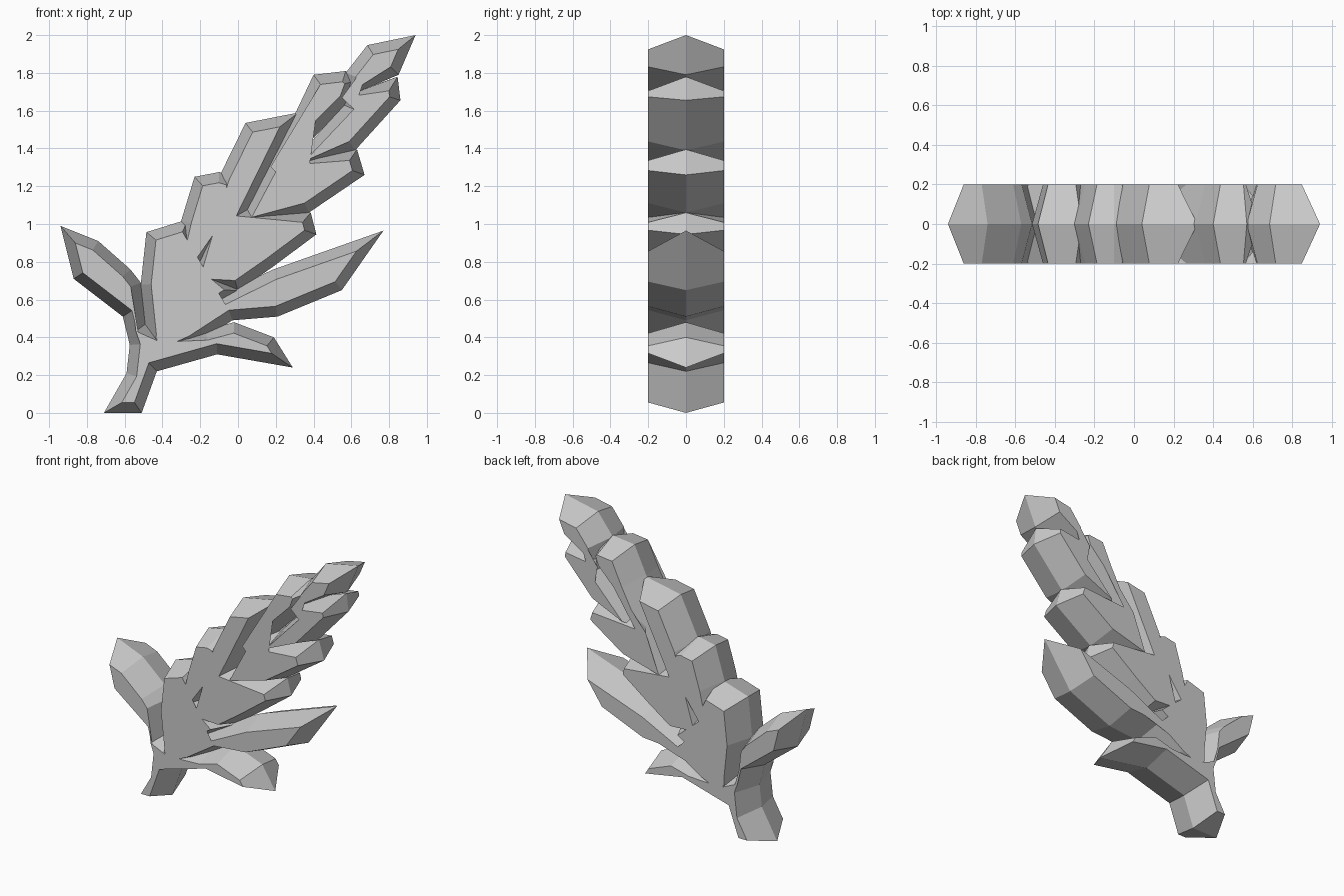
import bpy
import bmesh
from mathutils import Vector

HALF_DEPTH = 0.2
INSET = 0.055

cube = bpy.data.objects.get("Cube")
if cube:
    bpy.data.objects.remove(cube, do_unlink=True)

grey = bpy.data.materials.new("plain_grey")
grey.use_nodes = True
colour = (0.6, 0.6, 0.6, 1)
grey.diffuse_color = colour
grey.node_tree.nodes["Principled BSDF"].inputs["Base Color"].default_value = colour


def inset_outline(points, distance):
    """Mitred inset of a counterclockwise outline."""
    result = []
    for i, point in enumerate(points):
        before = (point - points[i - 1]).normalized()
        after = (points[(i + 1) % len(points)] - point).normalized()
        n_before = Vector((-before.y, before.x))
        n_after = Vector((-after.y, after.x))
        mitre = (n_before + n_after).normalized()
        reach = distance / max(mitre.dot(n_before), 0.3)
        result.append(point + mitre * reach)
    return result


def faceted_slab(name, outline):
    """Flat front and back, with sides ridged along the middle plane."""
    ridge = [Vector(p) for p in outline]
    flat = inset_outline(ridge, INSET)
    bm = bmesh.new()
    front, middle, back = (
        [bm.verts.new((p.x, y, p.y)) for p in ring]
        for ring, y in ((flat, -HALF_DEPTH), (ridge, 0), (flat, HALF_DEPTH))
    )
    bm.faces.new(front)
    bm.faces.new(back[::-1])
    for near, far in ((front, middle), (middle, back)):
        for i in range(len(near)):
            bm.faces.new((near[i], far[i], far[i - 1], near[i - 1]))
    bmesh.ops.recalc_face_normals(bm, faces=bm.faces)
    mesh = bpy.data.meshes.new(name)
    bm.to_mesh(mesh)
    bm.free()
    mesh.materials.append(grey)
    obj = bpy.data.objects.new(name, mesh)
    bpy.context.collection.objects.link(obj)
    return obj


# Points along the spine where neighbouring pairs of grains meet
spine = [Vector(p) for p in ((-0.40, 0.42), (-0.22, 0.73), (0.02, 1.02), (0.26, 1.30))]
overlap = Vector((0.055, 0.07))


def grain_pair(name, level, right_grain, left_grain):
    """A V of two grains that grows out of one step of the spine."""
    fork = [spine[level + 1] + overlap] if level + 1 < len(spine) else []
    faceted_slab(name, [spine[level] - overlap] + right_grain + fork + left_grain)


# Stem with the low left leaf and low right leaf
faceted_slab("stem_and_low_leaves", [
    (-0.71, 0), (-0.51, 0), (-0.43, 0.22), (-0.11, 0.31), (0.29, 0.24),
    (0.19, 0.40), (-0.02, 0.48), (-0.17, 0.44), (-0.40, 0.43), (-0.49, 0.47),
    (-0.515, 0.69), (-0.57, 0.76), (-0.74, 0.91), (-0.94, 0.99),
    (-0.87, 0.71), (-0.61, 0.51), (-0.573, 0.36), (-0.59, 0.21)])

# Long right leaf and the lowest left grain
faceted_slab("long_leaf_and_first_grain", [
    (-0.47, 0.25), (-0.23, 0.36), (-0.03, 0.49), (0.21, 0.51), (0.55, 0.65),
    (0.77, 0.965), (0.18, 0.757), (-0.34, 0.50), (-0.20, 0.89),
    (-0.265, 1.025), (-0.485, 0.957), (-0.515, 0.68)])

# Grain pairs up the spine
grain_pair("second_grain_pair", 0,
           [(0.02, 0.645)],
           [(0.01, 1.05), (-0.01, 1.25), (-0.10, 1.275), (-0.23, 1.25), (-0.30, 1.02)])
grain_pair("third_grain_pair", 1,
           [(0.0, 0.645), (0.18, 0.77), (0.415, 0.945), (0.385, 1.06)],
           [(0.32, 1.59), (0.04, 1.535), (-0.10, 1.25)])
grain_pair("fourth_grain_pair", 2,
           [(0.375, 1.06), (0.67, 1.26), (0.63, 1.395)],
           [(0.59, 1.65), (0.63, 1.76), (0.57, 1.81), (0.40, 1.79), (0.31, 1.60)])
grain_pair("tip_grain_pair", 3,
           [(0.62, 1.39), (0.86, 1.655), (0.845, 1.78), (0.72, 1.735), (0.85, 1.79)],
           [(0.94, 2.0), (0.685, 1.947), (0.57, 1.80), (0.56, 1.63)])
